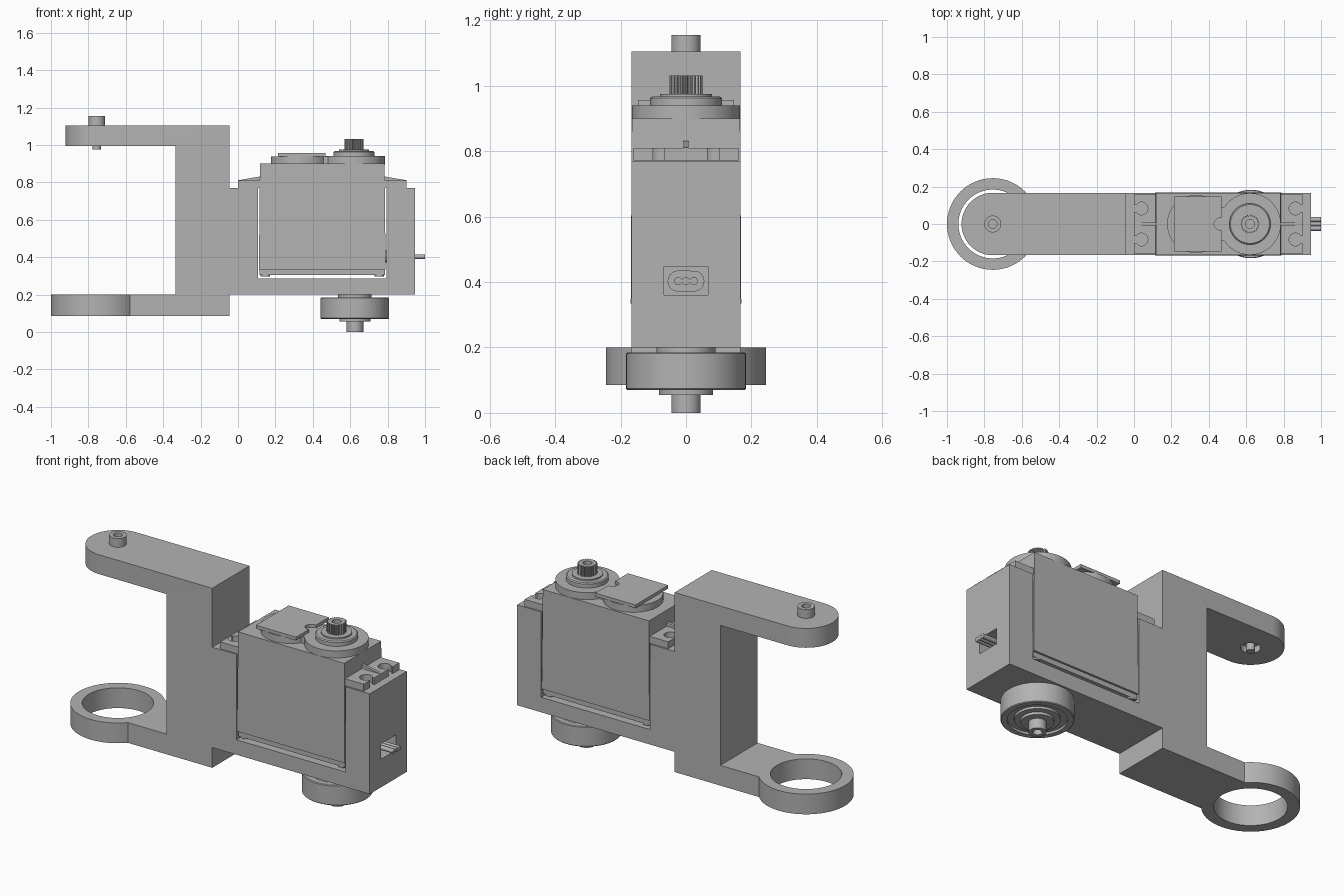
import bpy, bmesh, math
from mathutils import Vector

cube = bpy.data.objects.get("Cube")
if cube:
    bpy.data.objects.remove(cube, do_unlink=True)

grey = bpy.data.materials.new("plain grey")
grey.use_nodes = True
GREY = (0.45, 0.45, 0.45, 1)
grey.diffuse_color = GREY
grey.node_tree.nodes["Principled BSDF"].inputs["Base Color"].default_value = GREY

HALF = 0.167      # half depth of bracket and servo
AXIS = 0.625      # output shaft and bearing
PIVOT = -0.755    # pivot pin and bearing ring


def finish(bm, name):
    bmesh.ops.remove_doubles(bm, verts=bm.verts, dist=1e-5)
    bmesh.ops.recalc_face_normals(bm, faces=bm.faces)
    mesh = bpy.data.meshes.new(name)
    bm.to_mesh(mesh)
    bm.free()
    mesh.materials.append(grey)
    ob = bpy.data.objects.new(name, mesh)
    bpy.context.collection.objects.link(ob)
    return ob


def prism(name, outline, lo, hi, axis="z"):
    """Extrude a flat outline along y (points are x, z) or z (points are x, y)."""
    bm = bmesh.new()
    place = (lambda a, b: (a, lo, b)) if axis == "y" else (lambda a, b: (a, b, lo))
    face = bm.faces.new([bm.verts.new(place(a, b)) for a, b in outline])
    new = bmesh.ops.extrude_face_region(bm, geom=[face])["geom"]
    shift = Vector((0, hi - lo, 0)) if axis == "y" else Vector((0, 0, hi - lo))
    bmesh.ops.translate(bm, vec=shift, verts=[v for v in new if isinstance(v, bmesh.types.BMVert)])
    return finish(bm, name)


def box(name, x0, x1, y0, y1, z0, z1):
    return prism(name, [(x0, y0), (x1, y0), (x1, y1), (x0, y1)], z0, z1)


def disc(name, x, y, r, z0, z1, sides=64):
    turn = [i * math.tau / sides for i in range(sides)]
    return prism(name, [(x + r * math.cos(t), y + r * math.sin(t)) for t in turn], z0, z1)


def lathe(name, x, profile, sides=64):
    """Spin (radius, height) points around the upright line through x."""
    bm = bmesh.new()
    verts = [bm.verts.new((x + r, 0, z)) for r, z in profile]
    edges = [bm.edges.new(pair) for pair in zip(verts, verts[1:])]
    bmesh.ops.spin(bm, geom=verts + edges, cent=(x, 0, 0), axis=(0, 0, 1),
                   angle=math.tau, steps=sides, use_merge=False)
    return finish(bm, name)


def combine(ob, other, operation="DIFFERENCE"):
    mod = ob.modifiers.new("combine", "BOOLEAN")
    mod.operation, mod.object, mod.solver = operation, other, "EXACT"
    with bpy.context.temp_override(object=ob, active_object=ob, selected_objects=[ob]):
        bpy.ops.object.modifier_apply(modifier=mod.name)
    bpy.data.objects.remove(other, do_unlink=True)


# Bracket: side profile with a rounded upper arm and a ring on the lower arm
bracket = prism("bracket", [
    (PIVOT, 1.105), (-0.045, 1.105), (-0.045, 0.77), (0.945, 0.77), (0.945, 0.2),
    (-0.045, 0.2), (-0.045, 0.085), (-0.65, 0.085), (-0.65, 0.2), (-0.333, 0.2),
    (-0.333, 0.995), (PIVOT, 0.995)], -HALF, HALF, "y")
combine(bracket, disc("arm_end", PIVOT, 0, HALF, 0.995, 1.105), "UNION")
combine(bracket, disc("ring", PIVOT, 0, 0.245, 0.085, 0.2), "UNION")
for cutter in (
        disc("ring_bore", PIVOT, 0, 0.184, 0.05, 0.25),
        disc("pin_recess", PIVOT, 0, 0.05, 0.97, 1.03),
        box("servo_pocket", 0.108, 0.793, -0.3, 0.3, 0.285, 0.9),
        box("cable_window", 0.75, 1.0, -0.067, 0.067, 0.36, 0.447)):
    combine(bracket, cutter)

# Pivot pin through the upper arm
lathe("pivot_pin", PIVOT, [(0, 0.975), (0.022, 0.975), (0.022, 1.1), (0.045, 1.1),
                           (0.045, 1.155), (0.023, 1.155), (0.023, 1.12), (0, 1.12)], 32)

# Bearing under the shaft, with grooved faces
lathe("bearing", AXIS, [
    (0, 0.2), (0.09, 0.2), (0.09, 0.185), (0.09, 0.172), (0.148, 0.172), (0.148, 0.185),
    (0.179, 0.185), (0.183, 0.181), (0.183, 0.074), (0.179, 0.07), (0.15, 0.07),
    (0.15, 0.083), (0.115, 0.083), (0.115, 0.07), (0.083, 0.07), (0.083, 0.055),
    (0.045, 0.055), (0.045, 0), (0.024, 0), (0.024, 0.03), (0, 0.03)])

# Servo case, slightly drafted toward the top
case = box("servo_case", 0.112, 0.789, -0.169, 0.169, 0.335, 0.9)
for v in case.data.vertices:
    if v.co.z > 0.8:
        v.co.x += 0.005 if v.co.x < 0.4 else -0.005
        v.co.y *= 0.98
box("servo_bottom_cover", 0.115, 0.786, -0.16, 0.16, 0.305, 0.333)
for x in (0.145, 0.755):
    for y in (-0.135, 0.135):
        disc("case_screw", x, y, 0.026, 0.298, 0.318, 24)

# Mounting flange with slotted screw holes and stiffening ribs
flange = box("servo_flange", 0, 0.902, -0.16, 0.16, 0.771, 0.81)
for x, edge in ((0.04, -0.05), (0.863, 0.95)):
    for y in (-0.083, 0.083):
        combine(flange, disc("screw_hole", x, y, 0.034, 0.7, 0.9, 32))
        combine(flange, box("slot", min(x, edge), max(x, edge), y - 0.018, y + 0.018, 0.7, 0.9))
for end, root in ((0.0, 0.12), (0.902, 0.782)):
    prism("flange_rib", [(end, 0.805), (root, 0.805), (root, 0.832), (end, 0.811)],
          -0.008, 0.008, "y")

# Gear housing on top of the case
lathe("gear_housing", AXIS - 0.005, [(0, 0.895), (0.165, 0.895), (0.165, 0.94), (0.11, 0.94),
                                     (0.11, 0.962), (0.104, 0.967), (0.08, 0.967),
                                     (0.08, 0.975), (0, 0.975)])
disc("rear_boss", 0.332, 0, 0.155, 0.895, 0.939)
box("housing_bridge", 0.4, 0.55, -0.09, 0.09, 0.895, 0.938)
plate = box("top_plate", 0.215, 0.468, -0.147, 0.147, 0.938, 0.957)
combine(plate, disc("plate_notch", 0.46, 0, 0.032, 0.9, 1.0, 24))

# Splined output shaft with a screw hole
TEETH = 24
spline = []
for i in range(TEETH * 4):
    r = 0.051 if i % 4 < 2 else 0.044
    t = i * math.tau / (TEETH * 4)
    spline.append((AXIS - 0.005 + r * math.cos(t), r * math.sin(t)))
shaft = prism("output_shaft", spline, 0.97, 1.032)
combine(shaft, disc("shaft_hole", AXIS - 0.005, 0, 0.024, 1.0, 1.1, 24))

# Cable grommet and three wires
grommet = []
for i in range(32):
    t = -math.pi / 2 + i * math.tau / 32
    grommet.append((0.03 * math.cos(t), (0.024 if math.cos(t) >= 0 else -0.024)))
flat = [(0.032 * math.cos(i * math.tau / 32), 0.032 * math.sin(i * math.tau / 32)
         + math.copysign(0.024, math.sin((i + 0.5) * math.tau / 32))) for i in range(32)]
stopper = prism("cable_grommet", flat, 0.78, 0.85)
wires = [stopper] + [disc("wire", 0, y, 0.0125, 0.78, 1.0, 16) for y in (-0.024, 0, 0.024)]
for ob in wires:
    for v in ob.data.vertices:
        x, y, z = v.co
        v.co = (z, y, 0.403 - x)

# Smooth the round walls while keeping the corners crisp
bpy.ops.object.select_all(action="DESELECT")
for ob in bpy.context.collection.objects:
    if ob.type == "MESH" and ob.data.materials and ob.data.materials[0] == grey:
        ob.select_set(True)
        bpy.context.view_layer.objects.active = ob
bpy.ops.object.shade_smooth_by_angle(angle=math.radians(30))
